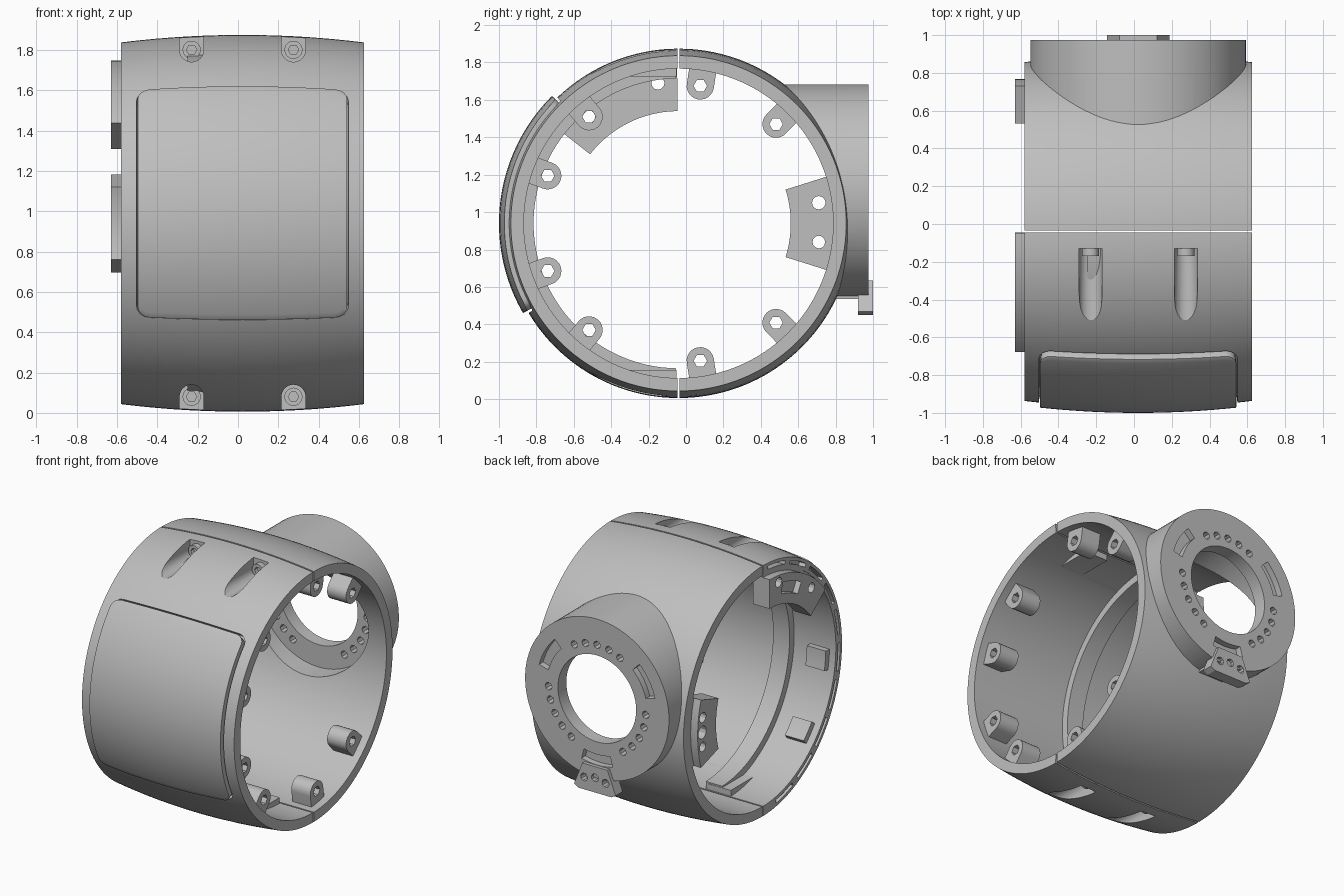
import bpy, bmesh, math

if "Cube" in bpy.data.objects:
    bpy.data.objects.remove(bpy.data.objects["Cube"])

CX, CY, CZ, NZ = 0.022, -0.04, 0.94, 1.112   # ring centre, neck height
grey = bpy.data.materials.new("mid_grey")
grey.diffuse_color = (0.52, 0.52, 0.52, 1)
grey.use_nodes = True
grey.node_tree.nodes["Principled BSDF"].inputs["Base Color"].default_value = grey.diffuse_color


def r_out(x):
    return 0.934 - 0.037 * ((x - CX) / 0.6) ** 2


def finish(name, bm):
    bmesh.ops.recalc_face_normals(bm, faces=bm.faces)
    me = bpy.data.meshes.new(name)
    bm.to_mesh(me)
    bm.free()
    me.materials.append(grey)
    ob = bpy.data.objects.new(name, me)
    bpy.context.collection.objects.link(ob)
    return ob


def activate(ob):
    bpy.ops.object.select_all(action='DESELECT')
    ob.select_set(True)
    bpy.context.view_layer.objects.active = ob


def apply_mod(ob, kind, **props):
    m = ob.modifiers.new("m", kind)
    for k, v in props.items():
        setattr(m, k, v)
    activate(ob)
    bpy.ops.object.modifier_apply(modifier=m.name)


def boolean(ob, tool, op='DIFFERENCE', keep=False):
    apply_mod(ob, 'BOOLEAN', object=tool, operation=op, solver='EXACT')
    if not keep:
        bpy.data.objects.remove(tool)


def lathe(name, profile, spans, steps, axis='x'):
    """Sweep a closed (along, radius) profile through each angle span."""
    bm = bmesh.new()
    for a0, a1 in spans:
        rings = []
        for i in range(steps + 1):
            a = math.radians(a0 + (a1 - a0) * i / steps)
            c, s = math.cos(a), math.sin(a)
            rings.append([bm.verts.new((t, CY + r * c, CZ + r * s) if axis == 'x'
                                       else (CX + r * c, t, NZ + r * s)) for t, r in profile])
        n = len(profile)
        for p, q in zip(rings, rings[1:]):
            for j in range(n):
                bm.faces.new((p[j], p[(j + 1) % n], q[(j + 1) % n], q[j]))
        bm.faces.new(rings[0])
        bm.faces.new(rings[-1][::-1])
    return finish(name, bm)


def prism(name, polys, axis, lo, hi):
    """Extrude 2D outlines along x (outline y,z) or y (outline x,z)."""
    bm = bmesh.new()
    for pts in polys:
        a, b = [[bm.verts.new((t, u, v) if axis == 'x' else (u, t, v)) for u, v in pts]
                for t in (lo, hi)]
        n = len(pts)
        bm.faces.new(a)
        bm.faces.new(b[::-1])
        for j in range(n):
            bm.faces.new((a[j], a[(j + 1) % n], b[(j + 1) % n], b[j]))
    return finish(name, bm)


def circle(u, v, r, n):
    return [(u + r * math.cos(2 * math.pi * i / n), v + r * math.sin(2 * math.pi * i / n))
            for i in range(n)]


def box(u0, u1, v0, v1):
    return [(u0, v0), (u1, v0), (u1, v1), (u0, v1)]


def polar(r, deg, cu=CY, cv=CZ):
    a = math.radians(deg)
    return cu + r * math.cos(a), cv + r * math.sin(a)


def tongue(u, v, r, length, deg):
    """Half-round outline opening outward in the given direction."""
    d = math.radians(deg)
    pts = [(u + r * math.cos(d + math.pi / 2 + math.pi * i / 12),
            v + r * math.sin(d + math.pi / 2 + math.pi * i / 12)) for i in range(13)]
    ex, ey = length * math.cos(d), length * math.sin(d)
    return pts + [(pts[-1][0] + ex, pts[-1][1] + ey), (pts[0][0] + ex, pts[0][1] + ey)]


def panel(name, half_w, half_a, corner, height, thick):
    """Rounded rectangular patch wrapped around the barrel."""
    right = [(half_w - corner + corner * math.sin(math.radians(t)),
              half_a - math.degrees(corner * (1 - math.cos(math.radians(t))) / 0.93))
             for t in (0, 22, 45, 68, 90)]
    cols = [(-x, a) for x, a in right[::-1]]
    cols += [((half_w - corner) * i / 6, half_a) for i in range(-5, 6)] + right
    bm = bmesh.new()
    grid = []
    for x, lim in cols:
        r = r_out(CX + x) + height
        grid.append([bm.verts.new((CX + x, *polar(r, 172.4 + lim * j / 20)))
                     for j in range(-20, 21)])
    for p, q in zip(grid, grid[1:]):
        for j in range(40):
            bm.faces.new((p[j], p[j + 1], q[j + 1], q[j]))
    ob = finish(name, bm)
    # make faces point outward, then thicken inward
    if ob.data.polygons[300].normal.y > 0:
        ob.data.flip_normals()
    apply_mod(ob, 'SOLIDIFY', thickness=thick, offset=-1)
    return ob


# Two barrel halves
xs = [-0.58 + 1.205 * i / 14 for i in range(15)]
shell = [(x, r_out(x)) for x in xs] + [(0.625, 0.827), (-0.58, 0.827)]
front = lathe("front_shell", shell, [(90.35, 269.65)], 80)
back = lathe("back_shell", shell, [(-89.65, 89.65)], 80)

# Screw pockets with inner housings, two on top and two below
screws = [(x, s) for x in (-0.23, 0.275) for s in (1, -1)]
boolean(front, prism("housing", [box(x - 0.09, x + 0.09, *sorted((CZ + s * 0.785, CZ + s * 0.86)))
                                 for x, s in screws], 'y', -0.36, -0.05), 'UNION')
boolean(front, prism("pocket", [tongue(x, CZ + s * 0.86, 0.06, 0.2, 90 * s)
                                for x, s in screws], 'y', -0.7, -0.13))
heads = prism("pocket_screws", [circle(x, CZ + s * 0.86, 0.045, 20) for x, s in screws],
              'y', -0.17, -0.12)
boolean(heads, prism("socket", [circle(x, CZ + s * 0.86, 0.026, 6) for x, s in screws],
                     'y', -0.3, -0.14))

# Raised front panel in a recess
boolean(front, panel("recess", 0.532, 38.4, 0.065, 0.06, 0.09))
cover = panel("front_panel", 0.52, 37.6, 0.06, 0.026, 0.06)
apply_mod(cover, 'BEVEL', width=0.012, segments=2, limit_method='ANGLE', angle_limit=0.9)

# Thin slots around the left rim of the front half
boolean(front, lathe("rim_slot", [(-0.7, 0.85), (-0.7, 0.875), (-0.53, 0.875), (-0.53, 0.85)],
                     [(a, a + 13) for a in range(94, 255, 17)], 6))

# Inner rib and pads of the front half
lathe("inner_rib", [(-0.25, 0.84), (-0.25, 0.775), (-0.12, 0.775), (-0.12, 0.84)],
      [(91, 269)], 60)
lathe("inner_pads", [(-0.53, 0.84), (-0.53, 0.785), (-0.38, 0.785), (-0.38, 0.84)],
      [(a - 5, a + 5) for a in (187, 222)], 4)

# Screw lugs inside the right end
angles = (81, 45.5, -45.5, -81, -130, -160, 160, 130)
lugs = prism("screw_lugs", [tongue(*polar(0.744, a), 0.073, 0.11, a) for a in angles],
             'x', 0.42, 0.57)
boolean(lugs, prism("lug_hole", [circle(*polar(0.744, a), 0.036, 6) for a in angles],
                    'x', 0.3, 0.7))

# Mounting brackets on the left end
bracket = [(-0.63, 0.6), (-0.63, 0.808), (-0.575, 0.808), (-0.575, 0.84), (-0.5, 0.84), (-0.5, 0.6)]
top_bracket = lathe("top_bracket", bracket, [(90.5, 142)], 20)
boolean(top_bracket, prism("hole", [circle(-0.15, 1.69, 0.035, 12), circle(-0.52, 1.51, 0.035, 12)],
                           'x', -0.8, 0))
boolean(top_bracket, lathe("window", [(-0.7, 0.67), (-0.7, 0.75), (-0.59, 0.75), (-0.59, 0.67)],
                           [(102, 119)], 6))
back_bracket = lathe("back_bracket", bracket, [(-17.5, 17.5)], 14)
boolean(back_bracket, prism("hole", [circle(0.71, 1.05, 0.036, 12), circle(0.71, 0.84, 0.034, 12)],
                            'x', -0.8, 0))
boolean(back_bracket, prism("recess", [circle(0.715, 0.945, 0.045, 12)], 'x', -0.8, -0.57))

# Round neck at the back with an end flange
neck = prism("back_neck", [circle(CX, NZ, 0.57, 96)], 'y', 0.3, 0.975)
boolean(neck, prism("core", [circle(CY, CZ, 0.86, 128)], 'x', -1, 1))
boolean(neck, prism("bore", [circle(CX, NZ, 0.47, 72)], 'y', 0.2, 0.88))
boolean(neck, prism("eye", [circle(CX, NZ, 0.31, 64)], 'y', 0.2, 1.2))
boolean(back, prism("opening", [circle(CX, NZ, 0.47, 72)], 'y', 0.2, 1.2))
bolts = [circle(*polar(0.385, c + 14 * k, CX, NZ), 0.027, 8)
         for c in (90, 210, 330) for k in (-2, -1, 0, 1, 2)]
boolean(neck, prism("bolt_hole", bolts, 'y', 0.7, 1.2))
boolean(neck, lathe("flange_slot", [(0.93, 0.4), (0.93, 0.475), (1.1, 0.475), (1.1, 0.4)],
                    [(a - 15, a + 15) for a in (30, 150, 270)], 8, 'y'))

# Tab under the neck
tab = prism("neck_tab", [[(CX - 0.165, 0.47), (CX - 0.13, 0.45), (CX + 0.13, 0.45),
                          (CX + 0.165, 0.47), (CX + 0.1, 0.635), (CX - 0.1, 0.635)]],
            'y', 0.92, 1.0)
boolean(tab, prism("tab_hole", [circle(CX + d, 0.555 - abs(d) * 0.2, 0.028, 10)
                                for d in (-0.085, 0, 0.085)], 'y', 0.95, 1.1))
prism("tab_support", [box(CX - 0.1, CX + 0.1, 0.535, 0.6)], 'y', 0.8, 0.93)

# Smooth curved faces, keep edges crisp
for ob in list(bpy.context.scene.objects):
    activate(ob)
    bpy.ops.object.shade_smooth_by_angle(angle=math.radians(28))
